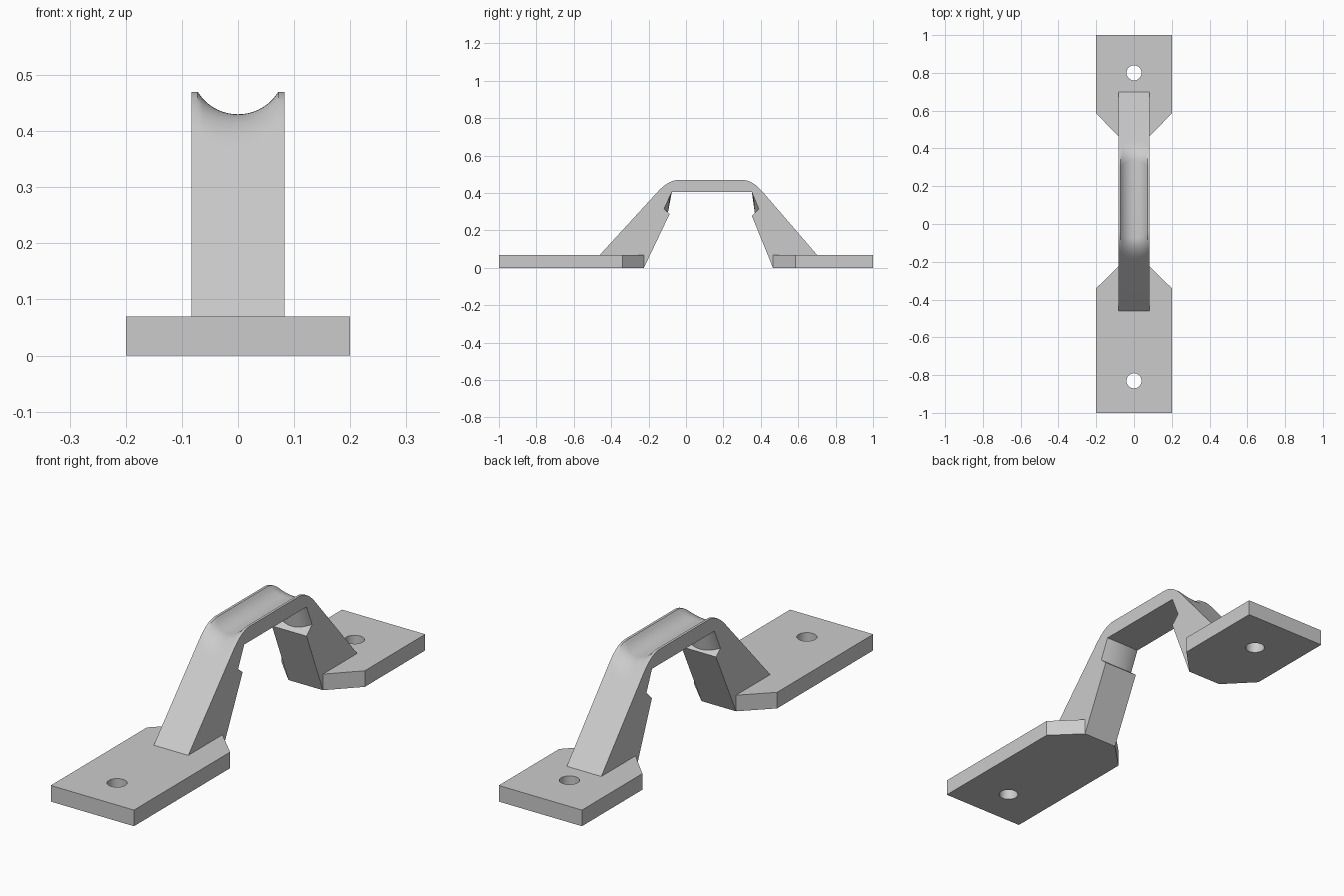
import bpy, bmesh, math
from mathutils import Vector

cube = bpy.data.objects.get("Cube")
if cube:
    bpy.data.objects.remove(cube, do_unlink=True)

GREY = 0.6
mat = bpy.data.materials.new("plain grey")
mat.use_nodes = True
mat.diffuse_color = (GREY, GREY, GREY, 1)
mat.node_tree.nodes["Principled BSDF"].inputs["Base Color"].default_value = (GREY, GREY, GREY, 1)

PLATE_H, TOP, UNDER = 0.07, 0.47, 0.405
HALF_W, GROOVE_W, GROOVE_BASE, GROOVE_R = 0.083, 0.072, 0.43, 0.085


def add_object(name, mesh):
    mesh.materials.clear()
    mesh.materials.append(mat)
    ob = bpy.data.objects.new(name, mesh)
    bpy.context.collection.objects.link(ob)
    bpy.ops.object.select_all(action='DESELECT')
    ob.select_set(True)
    bpy.context.view_layer.objects.active = ob
    bpy.ops.object.shade_smooth_by_angle(angle=math.radians(30))
    return ob


# Mounting plates: tapered outline with a screw hole, extruded
def plate(name, outer_y, shoulder_y, tip_y, hole_y):
    half = 0.2
    outline = [(-half, outer_y), (half, outer_y), (half, shoulder_y),
               (HALF_W, tip_y), (-HALF_W, tip_y), (-half, shoulder_y)]
    n = 32
    hole = [(0.04 * math.cos(math.tau * i / n), hole_y + 0.04 * math.sin(math.tau * i / n))
            for i in range(n)]
    cu = bpy.data.curves.new(name + "_outline", 'CURVE')
    cu.dimensions, cu.fill_mode, cu.extrude = '2D', 'BOTH', PLATE_H / 2
    for pts in (outline, hole):
        sp = cu.splines.new('POLY')
        sp.points.add(len(pts) - 1)
        for p, (x, y) in zip(sp.points, pts):
            p.co = (x, y, 0, 1)
        sp.use_cyclic_u = True
    tmp = bpy.data.objects.new(name + "_outline", cu)
    bpy.context.collection.objects.link(tmp)
    bpy.context.view_layer.update()
    mesh = bpy.data.meshes.new_from_object(tmp.evaluated_get(bpy.context.evaluated_depsgraph_get()))
    bpy.data.objects.remove(tmp, do_unlink=True)
    bm = bmesh.new()
    bm.from_mesh(mesh)
    bmesh.ops.remove_doubles(bm, verts=bm.verts, dist=1e-5)
    bmesh.ops.translate(bm, verts=bm.verts, vec=(0, 0, PLATE_H / 2))
    bmesh.ops.recalc_face_normals(bm, faces=bm.faces)
    bm.to_mesh(mesh)
    bm.free()
    mesh.name = name
    return add_object(name, mesh)


plate("front_plate", -1.0, -0.34, -0.225, -0.83)
plate("back_plate", 1.0, 0.585, 0.465, 0.80)


# Rounded shoulder between a leg slope and the bar top
def shoulder(foot_y, run, height, inward):
    foot = Vector((foot_y, PLATE_H))
    slope = Vector((run, TOP - PLATE_H))
    corner = foot + slope * ((height - PLATE_H) / slope.y)
    a = corner - slope.normalized() * 0.085
    b = corner + Vector((inward * 0.055, 0))
    n = 10
    return [a * (1 - t) ** 2 + corner * 2 * t * (1 - t) + b * t * t
            for t in (i / n for i in range(n + 1))]


# Side profile of the handle at a given distance from its middle plane
def section(x):
    height = TOP
    if abs(x) < GROOVE_W - 1e-6:
        height = min(TOP, GROOVE_BASE + GROOVE_R - math.sqrt(GROOVE_R ** 2 - x * x))
    bulge = 0.022 * (1 - (x / HALF_W) ** 2)
    front = shoulder(-0.46, 0.367, height, 1)
    back = shoulder(0.70, -0.345, height, -1)
    pts = [(-0.46, PLATE_H)] + [tuple(p) for p in front]
    pts += [tuple(p) for p in reversed(back)] + [(0.70, PLATE_H)]
    # Inner side: leg, notch with bulging web, bar underside
    pts += [(0.465, 0), (0.352, 0.278), (0.39 - bulge, 0.315 - bulge), (0.352, UNDER)]
    pts += [(-0.076, UNDER), (-0.118 + bulge, 0.315 - bulge * 0.8), (-0.087, 0.289), (-0.225, 0)]
    return pts


# Handle: bar and both legs lofted across the width
steps = 16
stations = [-HALF_W] + [GROOVE_W * (2 * i / steps - 1) for i in range(steps + 1)] + [HALF_W]
bm = bmesh.new()
rings = [[bm.verts.new((x, y, z)) for y, z in section(x)] for x in stations]
for r0, r1 in zip(rings, rings[1:]):
    for i in range(len(r0)):
        j = (i + 1) % len(r0)
        bm.faces.new((r0[i], r0[j], r1[j], r1[i]))
bm.faces.new(rings[0])
bm.faces.new(rings[-1])
bmesh.ops.recalc_face_normals(bm, faces=bm.faces)
mesh = bpy.data.meshes.new("handle")
bm.to_mesh(mesh)
bm.free()
add_object("handle", mesh)
